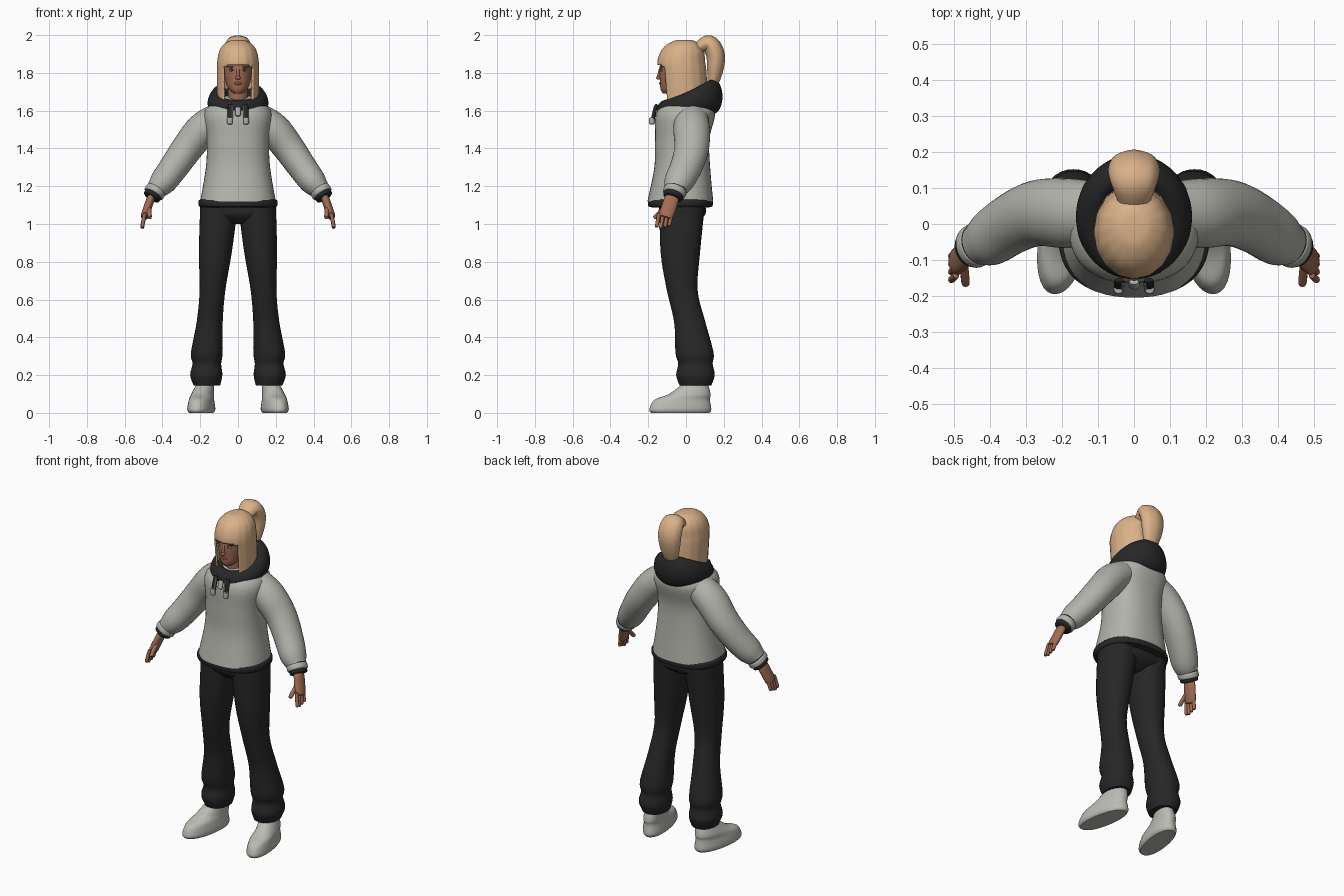
import bpy
import bmesh
from math import cos, sin, pi, radians
from mathutils import Vector, Matrix

default = bpy.data.objects.get("Cube")
if default:
    bpy.data.objects.remove(default)

SIDES = (("left", 1), ("right", -1))
ACROSS, DEPTH, UP = (Vector(axis) for axis in Matrix.Identity(3))


def material(name, *colour):
    mat = bpy.data.materials.new(name)
    mat.use_nodes = True
    mat.diffuse_color = (*colour, 1)
    shader = mat.node_tree.nodes["Principled BSDF"]
    shader.inputs["Base Color"].default_value = (*colour, 1)
    return mat


GREY = material("sweater grey", .45, .45, .41)
SHOE = material("shoe off white", .5, .5, .46)
BLACK = material("fabric black", .02, .02, .02)
SKIN = material("skin", .36, .15, .09)
LIP = material("lip red", .27, .08, .06)
HAIR = material("blonde hair", .7, .44, .25)
BROW = material("brow brown", .12, .06, .04)
WHITE = material("eye white", .6, .57, .54)
IRIS = material("iris dark", .05, .05, .06)


def finish(name, bm, mat):
    """Turn a bmesh into a smooth shaded object."""
    bmesh.ops.recalc_face_normals(bm, faces=bm.faces)
    mesh = bpy.data.meshes.new(name)
    bm.to_mesh(mesh)
    bm.free()
    mesh.materials.append(mat)
    obj = bpy.data.objects.new(name, mesh)
    bpy.context.collection.objects.link(obj)
    bpy.ops.object.select_all(action='DESELECT')
    obj.select_set(True)
    bpy.context.view_layer.objects.active = obj
    bpy.ops.object.shade_smooth_by_angle(angle=radians(50))
    return obj


def smooth(stations, closed=False, steps=5):
    """Pass a smooth curve through the stations, radii included."""
    points = [Vector(station) for station in stations]
    count = len(points)

    def at(index):
        return points[index % count if closed else min(max(index, 0), count - 1)]

    rows = []
    for index in range(count if closed else count - 1):
        before, start, end, after = (at(index + shift) for shift in (-1, 0, 1, 2))
        leave, arrive = (end - before) / 2, (after - start) / 2
        for step in range(steps):
            t = step / steps
            ease = t * t * (3 - 2 * t)
            rows.append(start.lerp(end, ease) + leave * t * (1 - t) ** 2 - arrive * t * t * (1 - t))
    if not closed:
        rows.append(points[-1])
    return rows


def skin_rings(name, rows, mat, depth=1, sides=32, power=2, ref=None,
               closed=False, ripple=0, cut=None):
    """Skin rings of (x, y, z, radius) or (x, y, z, radius, depth radius).
    Rings lie flat, or follow the path when a ref axis is given."""
    bm = bmesh.new()
    centres = [Vector(row[:3]) for row in rows]
    last = len(rows) - 1
    rings = []
    for index, row in enumerate(rows):
        u, v = ACROSS, DEPTH
        if ref:
            after = (index + 1) % len(rows) if closed else min(index + 1, last)
            before = index - 1 if closed else max(index - 1, 0)
            tangent = (centres[after] - centres[before]).normalized()
            v = (ref - tangent * ref.dot(tangent)).normalized()
            u = v.cross(tangent)
        wide = row[3]
        deep = row[4] if len(row) > 4 else wide * depth
        ring = []
        for side in range(sides):
            angle = 2 * pi * side / sides
            c, s = cos(angle), sin(angle)
            size = (abs(c) ** power + abs(s) ** power) ** (-1 / power)
            size *= 1 + ripple * cos(angle * sides / 4)
            ring.append(bm.verts.new(centres[index] + u * (wide * size * c) + v * (deep * size * s)))
        rings.append(ring)
    for index in range(len(rows) if closed else last):
        lower, upper = rings[index], rings[(index + 1) % len(rows)]
        for side in range(sides):
            after = (side + 1) % sides
            bm.faces.new((lower[side], lower[after], upper[after], upper[side]))
    if not closed:
        bm.faces.new(rings[-1])
        if not cut:
            bm.faces.new(rings[0][::-1])
    if cut:
        gone = [face for face in bm.faces if cut(face.calc_center_median())]
        bmesh.ops.delete(bm, geom=gone, context='FACES')
    return finish(name, bm, mat)


def central(name, stations, mat, **options):
    """Loft a part on the body's middle plane from (y, z, radius)."""
    return skin_rings(name, smooth([(0, *station) for station in stations]), mat, **options)


def pair(name, stations, mat, **options):
    """Loft a part on both sides of the body."""
    return [skin_rings(f"{label}_{name}", smooth([(side * x, *rest) for x, *rest in stations]),
                       mat, **options) for label, side in SIDES]


def rod(name, start, end, radius, mat, ref=DEPTH, **options):
    """A straight bar with rounded ends."""
    rows = []
    for step in range(9):
        place = -cos(pi * step / 8)
        size = radius * max(.2, (1 - place ** 6) ** (1 / 6))
        rows.append((*Vector(start).lerp(Vector(end), (place + 1) / 2), size))
    return skin_rings(name, rows, mat, ref=ref, **options)


def rod_pair(name, start, end, *rest, **options):
    for label, side in SIDES:
        flip = Vector((side, 1, 1))
        rod(f"{label}_{name}", flip * Vector(start), flip * Vector(end), *rest, **options)


def ball(name, centre, radii, mat):
    bm = bmesh.new()
    place = Matrix.Translation(centre) @ Matrix.Diagonal((*radii, 1))
    bmesh.ops.create_uvsphere(bm, u_segments=20, v_segments=12, radius=1, matrix=place)
    return finish(name, bm, mat)


# Allow sign flips by multiplying vectors part by part
def mirrored(vector, side):
    return Vector((vector[0] * side, vector[1], vector[2]))


def rod_pair(name, start, end, *rest, **options):
    """A rounded bar on both sides of the body."""
    for label, side in SIDES:
        rod(f"{label}_{name}", mirrored(start, side), mirrored(end, side), *rest, **options)


# Sweater body and its dark hem
central("sweater_body", [(-.03, 1.12, .2), (-.02, 1.3, .17), (-.02, 1.45, .165),
                         (0, 1.6, .175), (.01, 1.68, .06)],
        GREY, depth=.87, sides=48, power=2.4)
rod("sweater_hem", (0, -.03, 1.085), (0, -.03, 1.135), .21, BLACK, depth=.82, sides=48, power=2.4)

# Sleeves
pair("sleeve", [(.11, .03, 1.56, .08), (.19, .03, 1.5, .088), (.27, .03, 1.4, .083),
                (.34, 0, 1.3, .077), (.4, -.04, 1.22, .07), (.44, -.06, 1.18, .05)],
     GREY, depth=1.1, ref=DEPTH)

# Cuffs in three bands along the wrist
wrist = Vector((.44, -.06, 1.17))
along = Vector((.5, -.3, -.8))
for name, mat, offset, radius in (("cuff_stripe", BLACK, -.01, .054),
                                  ("cuff", GREY, 0, .056),
                                  ("cuff_lining", BLACK, .02, .048)):
    middle = wrist + along * offset
    rod_pair(name, middle - along * .02, middle + along * .02, radius, mat, depth=1.1)

# Hands
rod_pair("palm", (.457, -.07, 1.15), (.498, -.11, 1.03), .022, SKIN, depth=1.8)
rod_pair("thumb", (.473, -.1, 1.1), (.467, -.17, 1.03), .012, SKIN, ref=ACROSS, sides=12)
for order, finger in enumerate(("index", "middle", "ring", "little")):
    y = .022 * order - .142
    tip = .975 + .006 * abs(order - 1)
    rod_pair(f"{finger}_finger", (.493, y, 1.06), (.508, y - .014, tip), .01, SKIN, sides=12)

# Trousers
central("trouser_hips", [(-.02, 1.12, .19), (-.02, 1.05, .197), (-.03, 1, .1)],
        BLACK, depth=.62, sides=40, power=2.3)
pair("trouser_leg", [(.1, -.02, 1.1, .1), (.12, -.03, .85, .087), (.135, -.02, .65, .068),
                     (.15, .02, .48, .069), (.165, .045, .32, .084), (.165, .05, .26, .076),
                     (.168, .05, .2, .085), (.165, .05, .145, .07)],
     BLACK, depth=1.2, power=2.2)

# Ankles and shoes, toes turned out
rod_pair("ankle", (.17, .06, .25), (.17, .06, .1), .042, SKIN)
shoes = pair("shoe", [(.19, -.03, 0, .06, .155), (.19, -.03, .02, .069, .164),
                      (.19, -.02, .07, .062, .146), (.19, .02, .1, .057, .11),
                      (.18, .05, .155, .045, .066)],
             SHOE, sides=36, power=2.2)
for shoe, (label, side) in zip(shoes, SIDES):
    for vertex in shoe.data.vertices:
        vertex.co.x -= side * vertex.co.y * .15

# Hood lying around the neck, tall at the back
hood = []
for step in range(16):
    angle = step * pi / 8
    back = sin(angle)
    hood.append((.113 * cos(angle), .02 + .125 * back, 1.64 + .035 * back,
                 .048, .06 + .02 * back + .012 * back * back))
skin_rings("hood", smooth(hood, closed=True), BLACK, ref=UP, closed=True)

# Drawstrings with pale trim and ends, and the collar tab
rod_pair("drawstring", (.04, -.155, 1.635), (.043, -.178, 1.54), .014, BLACK, depth=.6, sides=12)
rod_pair("drawstring_trim", (.03, -.165, 1.63), (.032, -.184, 1.55), .004, GREY, sides=8)
rod_pair("drawstring_end", (.043, -.18, 1.565), (.043, -.18, 1.527), .015, GREY, sides=12)
rod("collar_tab", (0, -.16, 1.62), (0, -.175, 1.57), .015, GREY, depth=.6, sides=12)

# Head and neck
rod("neck", (0, -.02, 1.54), (0, -.035, 1.76), .053, SKIN)
central("head", [(-.1, 1.69, .018), (-.08, 1.71, .045), (-.06, 1.75, .065), (-.05, 1.83, .075),
                 (-.045, 1.9, .064), (-.04, 1.94, .04)],
        SKIN, depth=1.2, sides=40)

# Face
rod("nose_bridge", (0, -.133, 1.83), (0, -.148, 1.77), .008, SKIN, sides=16)
ball("nose_tip", (0, -.144, 1.774), (.014, .014, .01), SKIN)
ball("lips", (0, -.134, 1.745), (.021, .008, .009), LIP)
for label, side in SIDES:
    ball(f"{label}_eye", (side * .033, -.129, 1.814), (.014, .008, .006), WHITE)
    ball(f"{label}_iris", (side * .032, -.134, 1.814), (.005, .005, .005), IRIS)
    ball(f"{label}_lash", (side * .033, -.13, 1.82), (.016, .009, .002), BROW)
    ball(f"{label}_brow", (side * .036, -.129, 1.832), (.019, .008, .003), BROW)


# Hair with fringe and long side locks around an open face
def face_opening(point):
    return point.y < -.03 and abs(point.x) < .08 and point.z < 1.845 - 2 * point.x ** 2


hair = central("hair", [(-.01, 1.64, .108), (-.02, 1.8, .111), (-.025, 1.86, .109),
                        (-.02, 1.91, .1), (-.015, 1.945, .08), (-.01, 1.97, .045),
                        (-.01, 1.975, .01)],
               HAIR, depth=1.15, sides=64, ripple=.008, cut=face_opening)
shell = hair.modifiers.new("thickness", 'SOLIDIFY')
shell.thickness = .01
shell.offset = -1

# Ponytail, gathered high at the back
central("ponytail", [(.06, 1.93, .03), (.12, 1.955, .045), (.155, 1.9, .049),
                     (.155, 1.82, .043), (.14, 1.73, .025), (.13, 1.68, .006)],
        HAIR, depth=1.45, ref=ACROSS, ripple=.012)
